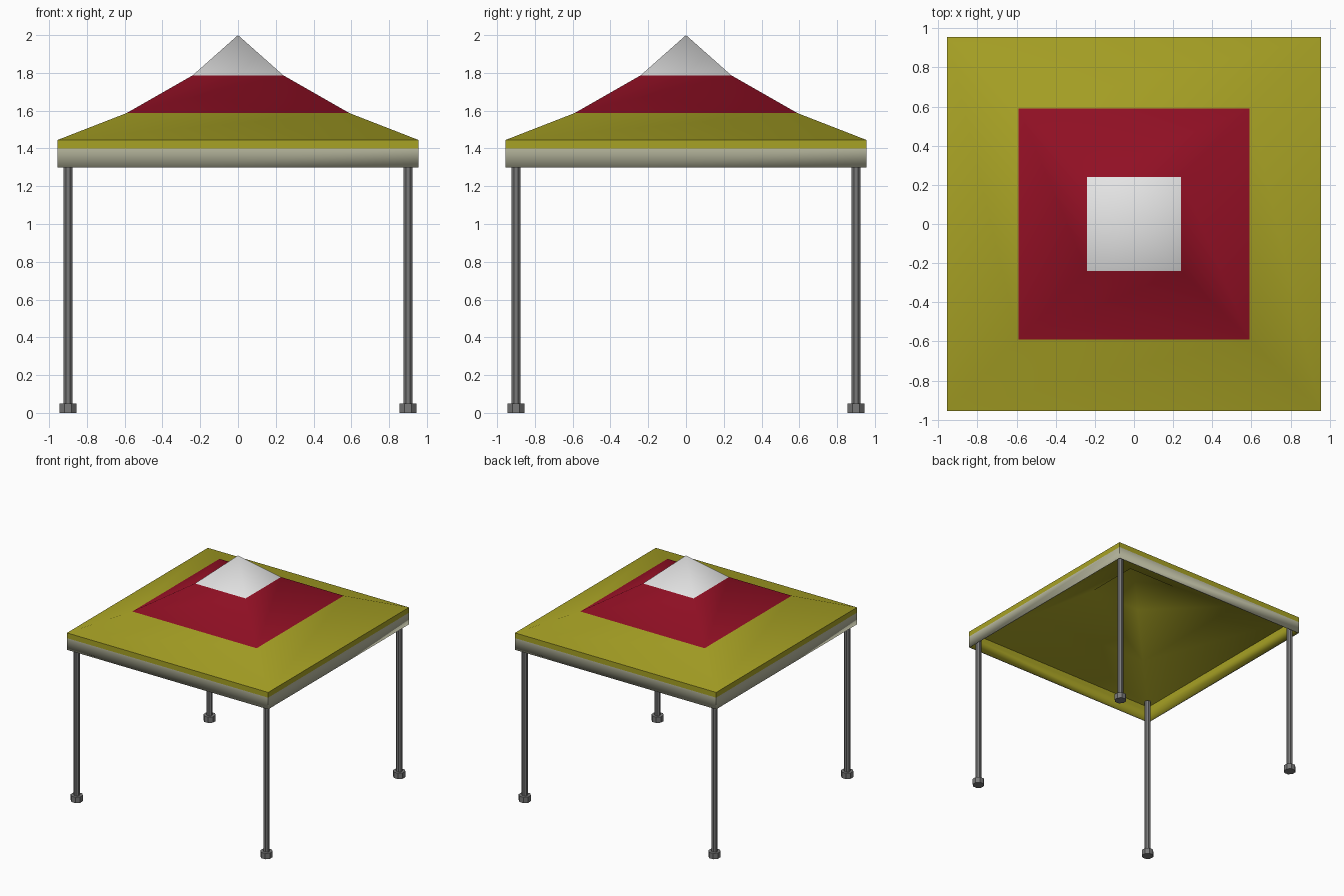
import bpy
import bmesh
import math

cube = bpy.data.objects.get("Cube")
if cube:
    bpy.data.objects.remove(cube, do_unlink=True)


def material(name, r, g, b):
    mat = bpy.data.materials.new(name)
    mat.use_nodes = True
    mat.diffuse_color = (r, g, b, 1)
    mat.node_tree.nodes["Principled BSDF"].inputs["Base Color"].default_value = (r, g, b, 1)
    return mat


beige = material("beige valance", 0.50, 0.50, 0.36)
white = material("white cloth", 0.80, 0.80, 0.80)
red = material("red cloth", 0.29, 0.005, 0.018)
olive = material("olive cloth", 0.39, 0.36, 0.018)
grey = material("grey metal", 0.19, 0.19, 0.19)


# Canopy: square rings from the valance hem up to the apex
rings = [(0.955, 1.30), (0.955, 1.40), (0.955, 1.445), (0.59, 1.587), (0.24, 1.787)]
bands = [0, 3, 3, 2]
bm = bmesh.new()
loops = [[bm.verts.new((sx * w, sy * w, z)) for sx, sy in ((-1, -1), (1, -1), (1, 1), (-1, 1))]
         for w, z in rings]
for low, high, slot in zip(loops, loops[1:], bands):
    for i in range(4):
        j = (i + 1) % 4
        bm.faces.new((low[i], low[j], high[j], high[i])).material_index = slot
apex = bm.verts.new((0, 0, 2))
for i in range(4):
    bm.faces.new((loops[-1][i], loops[-1][(i + 1) % 4], apex)).material_index = 1
mesh = bpy.data.meshes.new("canopy")
bm.to_mesh(mesh)
bm.free()
for mat in (beige, white, red, olive):
    mesh.materials.append(mat)
canopy = bpy.data.objects.new("canopy", mesh)
bpy.context.collection.objects.link(canopy)
bpy.ops.object.select_all(action="DESELECT")
canopy.select_set(True)
bpy.context.view_layer.objects.active = canopy
bpy.ops.object.shade_smooth_by_angle(angle=math.radians(60))

# Cloth thickness, with an all-olive lining
cloth = canopy.modifiers.new("cloth thickness", "SOLIDIFY")
cloth.thickness = 0.008
cloth.offset = -1
cloth.use_even_offset = True
cloth.material_offset = 3


def octagon_post(name, x, y, width, bottom, top):
    radius = width / 2 / math.cos(math.pi / 8)
    bpy.ops.mesh.primitive_cylinder_add(
        vertices=8, radius=radius, depth=top - bottom,
        location=(x, y, (bottom + top) / 2), rotation=(0, 0, math.pi / 8))
    post = bpy.context.object
    post.name = name
    post.data.materials.append(grey)


# Four legs with feet
for side, x in (("left", 0.9), ("right", -0.9)):
    for end, y in (("front", -0.9), ("back", 0.9)):
        octagon_post(f"{end}_{side}_leg", x, y, 0.046, 0.04, 1.45)
        octagon_post(f"{end}_{side}_foot", x, y, 0.09, 0, 0.05)
